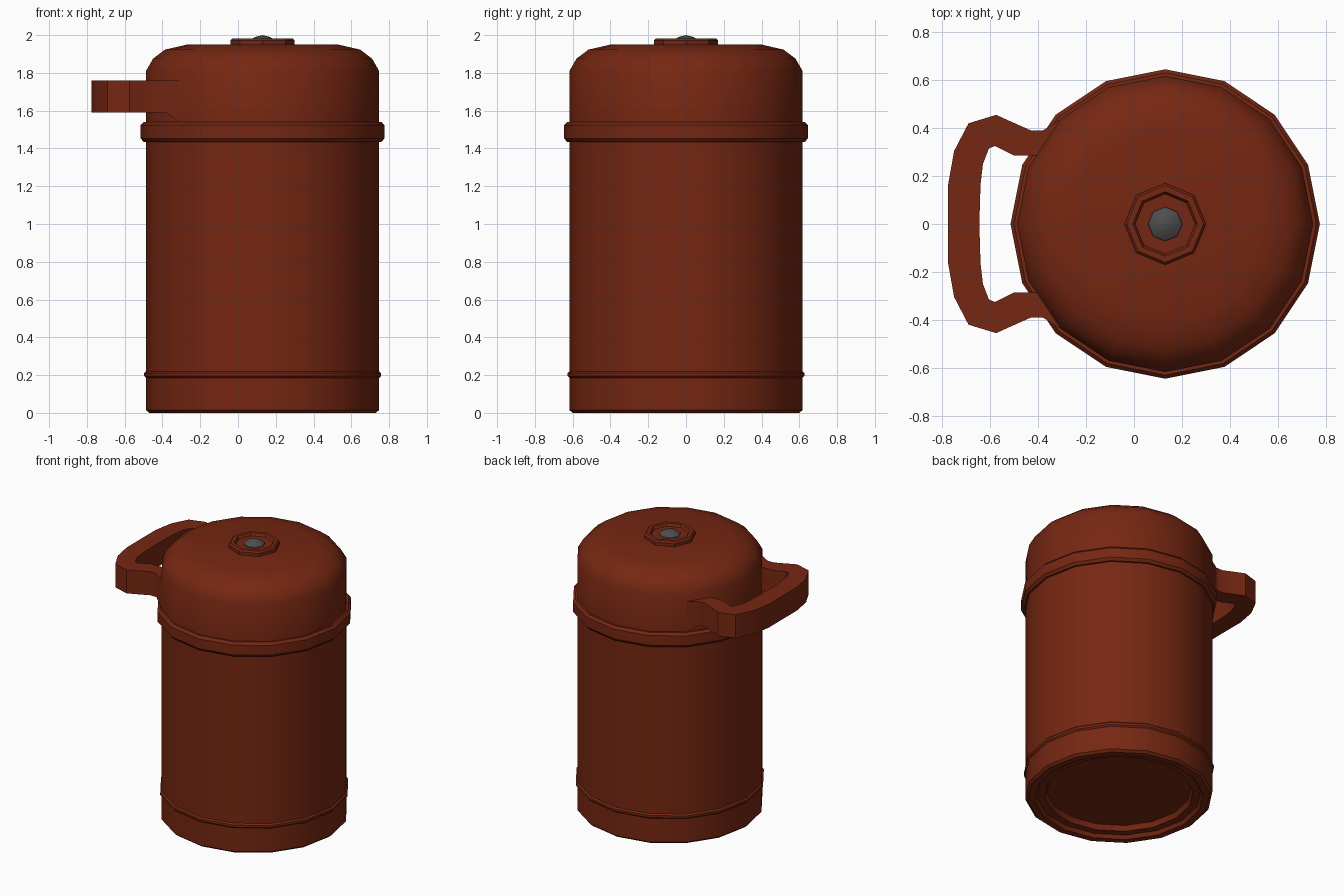
import bpy, bmesh, math

CENTRE_X = 0.13

default = bpy.data.objects.get("Cube")
if default:
    bpy.data.objects.remove(default, do_unlink=True)


def material(name, rgb):
    m = bpy.data.materials.new(name)
    m.use_nodes = True
    m.diffuse_color = (*rgb, 1)
    bsdf = next(n for n in m.node_tree.nodes if n.type == 'BSDF_PRINCIPLED')
    bsdf.inputs["Base Color"].default_value = (*rgb, 1)
    return m


rust = material("rust red", (0.18, 0.02, 0.006))
grey = material("dark grey", (0.075, 0.075, 0.075))


def finish(name, bm, mat, location=(0, 0, 0)):
    bmesh.ops.remove_doubles(bm, verts=bm.verts, dist=0.0005)
    bmesh.ops.recalc_face_normals(bm, faces=bm.faces)
    mesh = bpy.data.meshes.new(name)
    bm.to_mesh(mesh)
    bm.free()
    mesh.materials.append(mat)
    obj = bpy.data.objects.new(name, mesh)
    obj.location = location
    bpy.context.collection.objects.link(obj)
    bpy.ops.object.select_all(action='DESELECT')
    obj.select_set(True)
    bpy.context.view_layer.objects.active = obj
    bpy.ops.object.shade_smooth_by_angle(angle=math.radians(30))
    return obj


def lathe(name, profile, sides, mat, closed=False):
    """Turn a (radius, height) profile around the flask's axis."""
    bm = bmesh.new()
    points = profile + profile[:1] if closed else profile
    verts = [bm.verts.new((r, 0, z)) for r, z in points]
    edges = [bm.edges.new(pair) for pair in zip(verts, verts[1:])]
    bmesh.ops.spin(bm, geom=verts + edges, cent=(0, 0, 0), axis=(0, 0, 1),
                   angle=math.tau, steps=sides, use_merge=False)
    return finish(name, bm, mat, (CENTRE_X, 0, 0))


# Body with stepped, recessed underside
lathe("body", [(0, 0.06), (0.475, 0.06), (0.49, 0.025), (0.54, 0.025),
               (0.555, 0), (0.60, 0), (0.617, 0.015), (0.617, 1.5), (0, 1.5)],
      16, rust)

# Bands around the body
lathe("base_band", [(0.60, 0.185), (0.617, 0.185), (0.627, 0.195),
                    (0.627, 0.21), (0.617, 0.22), (0.60, 0.22)],
      16, rust, closed=True)
lathe("collar_ring", [(0.60, 1.435), (0.63, 1.435), (0.645, 1.453),
                      (0.645, 1.523), (0.63, 1.54), (0.60, 1.54)],
      16, rust, closed=True)

# Domed lid
lathe("lid", [(0, 1.5), (0.617, 1.5), (0.617, 1.81), (0.58, 1.875),
              (0.517, 1.923), (0.40, 1.95), (0, 1.95)], 16, rust)

# Octagonal button with a sunken middle and a rounded tip
lathe("button_rim", [(0, 1.94), (0.17, 1.94), (0.17, 1.972), (0.16, 1.983),
                     (0.135, 1.983), (0.125, 1.965), (0, 1.965)], 8, rust)
lathe("button_tip", [(0, 1.955), (0.075, 1.955), (0.07, 1.97),
                     (0.04, 1.99), (0, 2.0)], 8, grey)

# Side handle: each station is outer x, y, inner x, y and underside height
TOP, LOW = 1.76, 1.59
half = [(-0.31, 0.435, -0.31, 0.285, 1.54),
        (-0.38, 0.39, -0.38, 0.285, LOW),
        (-0.43, 0.39, -0.50, 0.285, LOW),
        (-0.575, 0.455, -0.58, 0.325, LOW),
        (-0.69, 0.42, -0.605, 0.315, LOW),
        (-0.75, 0.305, -0.63, 0.25, LOW),
        (-0.775, 0.165, -0.64, 0.165, LOW)]
middle = [(-0.775, 0, -0.645, 0, LOW)]
mirrored = [(ox, -oy, ix, -iy, z) for ox, oy, ix, iy, z in reversed(half)]

bm = bmesh.new()
rings = []
for ox, oy, ix, iy, low in half + middle + mirrored:
    corners = ((ox, oy, low), (ox, oy, TOP), (ix, iy, TOP), (ix, iy, low))
    rings.append([bm.verts.new(c) for c in corners])
for a, b in zip(rings, rings[1:]):
    for i in range(4):
        j = (i + 1) % 4
        bm.faces.new((a[i], a[j], b[j], b[i]))
bm.faces.new(rings[0])
bm.faces.new(rings[-1])
finish("handle", bm, rust)
